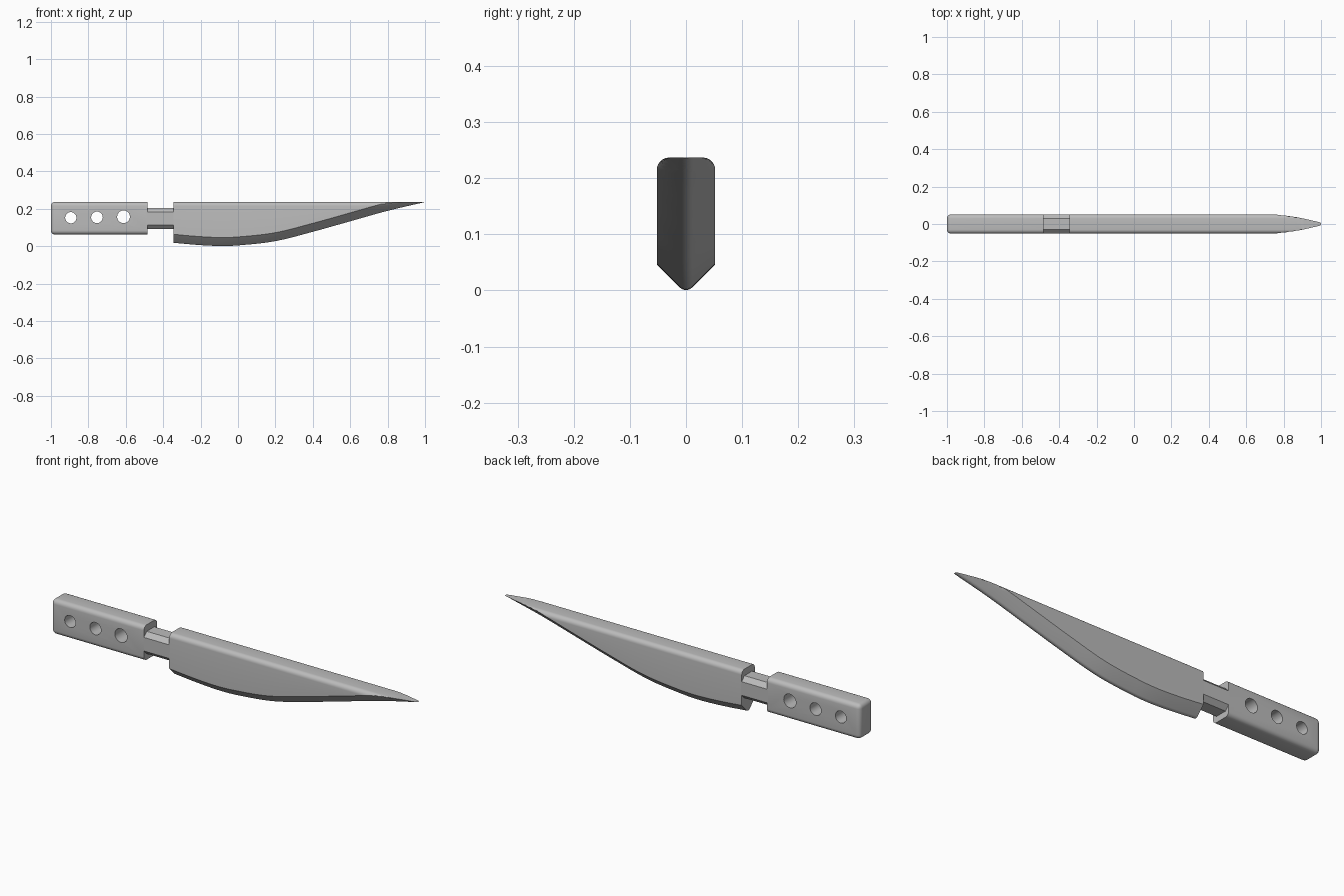
import bpy, bmesh, math

cube = bpy.data.objects.get("Cube")
if cube:
    bpy.data.objects.remove(cube, do_unlink=True)

HALF, TOP, FILLET, EDGE = 0.052, 0.237, 0.022, 0.016

steel = bpy.data.materials.new("grey_steel")
steel.use_nodes = True
steel.diffuse_color = (0.5, 0.5, 0.5, 1)
steel.node_tree.nodes["Principled BSDF"].inputs["Base Color"].default_value = (0.5, 0.5, 0.5, 1)


def finish(name, bm):
    bmesh.ops.recalc_face_normals(bm, faces=bm.faces)
    mesh = bpy.data.meshes.new(name)
    bm.to_mesh(mesh)
    bm.free()
    mesh.materials.append(steel)
    ob = bpy.data.objects.new(name, mesh)
    bpy.context.collection.objects.link(ob)
    return ob


def select(ob):
    bpy.ops.object.select_all(action='DESELECT')
    ob.select_set(True)
    bpy.context.view_layer.objects.active = ob


def smooth(ob):
    select(ob)
    bpy.ops.object.shade_smooth_by_angle(angle=math.radians(30))


def bevelled_box(x0, x1, z0, z1, size, segments, keep):
    """Box with bevelled edges, leaving edges that satisfy keep sharp."""
    bm = bmesh.new()
    bmesh.ops.create_cube(bm, size=1)
    for v in bm.verts:
        v.co.x = x1 if v.co.x > 0 else x0
        v.co.y *= 2 * HALF
        v.co.z = z1 if v.co.z > 0 else z0
    edges = [e for e in bm.edges if not keep(e)]
    bmesh.ops.bevel(bm, geom=edges, offset=size, segments=segments,
                    profile=0.5, affect='EDGES')
    return bm


# Blade: sections lofted along a curved cutting edge
belly = [(-0.345, 0.018), (-0.22, 0.007), (-0.1, 0.001), (0, 0.004), (0.2, 0.027),
         (0.4, 0.077), (0.6, 0.133), (0.8, 0.189), (1.0, 0.236)]


def belly_z(x):
    """Smooth interpolation through the belly points."""
    n = len(belly)
    i = max(k for k in range(n - 1) if belly[k][0] <= x)

    def slope(k):
        a, b = belly[max(k - 1, 0)], belly[min(k + 1, n - 1)]
        return (b[1] - a[1]) / (b[0] - a[0])
    (xa, za), (xb, zb) = belly[i], belly[i + 1]
    d = xb - xa
    t = (x - xa) / d
    return (za * (1 + 2 * t) * (1 - t) ** 2 + zb * t * t * (3 - 2 * t)
            + d * t * (1 - t) * (slope(i) * (1 - t) - slope(i + 1) * t))


def half_width(z, low):
    """Narrowest of the flat side, the rounded spine and the ground edge."""
    depth, rise = TOP - z, z - low
    spine = HALF
    if depth < FILLET:
        spine = HALF - FILLET + math.sqrt(max(0, FILLET ** 2 - (FILLET - depth) ** 2))
    tangent = EDGE * (1 - math.sqrt(0.5))
    if rise < tangent:
        ground = math.sqrt(max(0, 2 * EDGE * rise - rise * rise))
    else:
        ground = EDGE * math.sqrt(0.5) + rise - tangent
    return min(HALF, spine, ground)


def section(x):
    low = belly_z(x)
    tangent = EDGE * (1 - math.sqrt(0.5))
    shoulder = tangent + HALF - EDGE * math.sqrt(0.5)
    levels = [low + tangent * f for f in (0.1, 0.4, 1)] + [low + shoulder]
    levels += [TOP - FILLET * (1 - math.sin(math.pi / 2 * k / 6)) for k in range(7)]
    levels = sorted(min(max(z, low), TOP) for z in levels)
    side = [(max(half_width(z, low), 0.0005), z) for z in levels]
    return ([(x, 0, low)] + [(x, w, z) for w, z in side]
            + [(x, -w, z) for w, z in reversed(side)])


bm = bmesh.new()
COUNT = 60
rings = []
for i in range(COUNT + 1):
    x = -0.345 + 1.345 * (1 - (1 - i / COUNT) ** 1.4)
    rings.append([bm.verts.new(p) for p in section(min(x, 0.9999))])
for a, b in zip(rings, rings[1:]):
    for j in range(len(a)):
        k = (j + 1) % len(a)
        bm.faces.new((a[j], a[k], b[k], b[j]))
bm.faces.new(rings[0])
bm.faces.new(rings[-1])
bmesh.ops.remove_doubles(bm, verts=bm.verts, dist=0.00005)
smooth(finish("blade", bm))

# Neck: bar with chamfered long edges
smooth(finish("neck", bevelled_box(
    -0.49, -0.34, 0.092, 0.204, 0.022, 1,
    lambda e: abs(e.verts[0].co.x - e.verts[1].co.x) < 0.01)))

# Handle: rounded block with a flat inner end
handle = finish("handle", bevelled_box(
    -1, -0.485, 0.062, TOP, FILLET, 5,
    lambda e: all(v.co.x > -0.6 for v in e.verts)))

# Three grip holes through the handle
for x, z, radius in ((-0.894, 0.152, 0.03), (-0.754, 0.154, 0.031), (-0.612, 0.157, 0.034)):
    bpy.ops.mesh.primitive_cylinder_add(vertices=40, radius=radius, depth=0.3,
                                        location=(x, 0, z), rotation=(math.pi / 2, 0, 0))
    cutter = bpy.context.object
    cutter.name = "hole_cutter"
    cutter.hide_render = True
    cutter.data.materials.append(steel)
    select(handle)
    mod = handle.modifiers.new("hole", 'BOOLEAN')
    mod.operation = 'DIFFERENCE'
    mod.solver = 'EXACT'
    mod.object = cutter
    bpy.ops.object.modifier_apply(modifier=mod.name)
    bpy.data.objects.remove(cutter, do_unlink=True)
smooth(handle)
